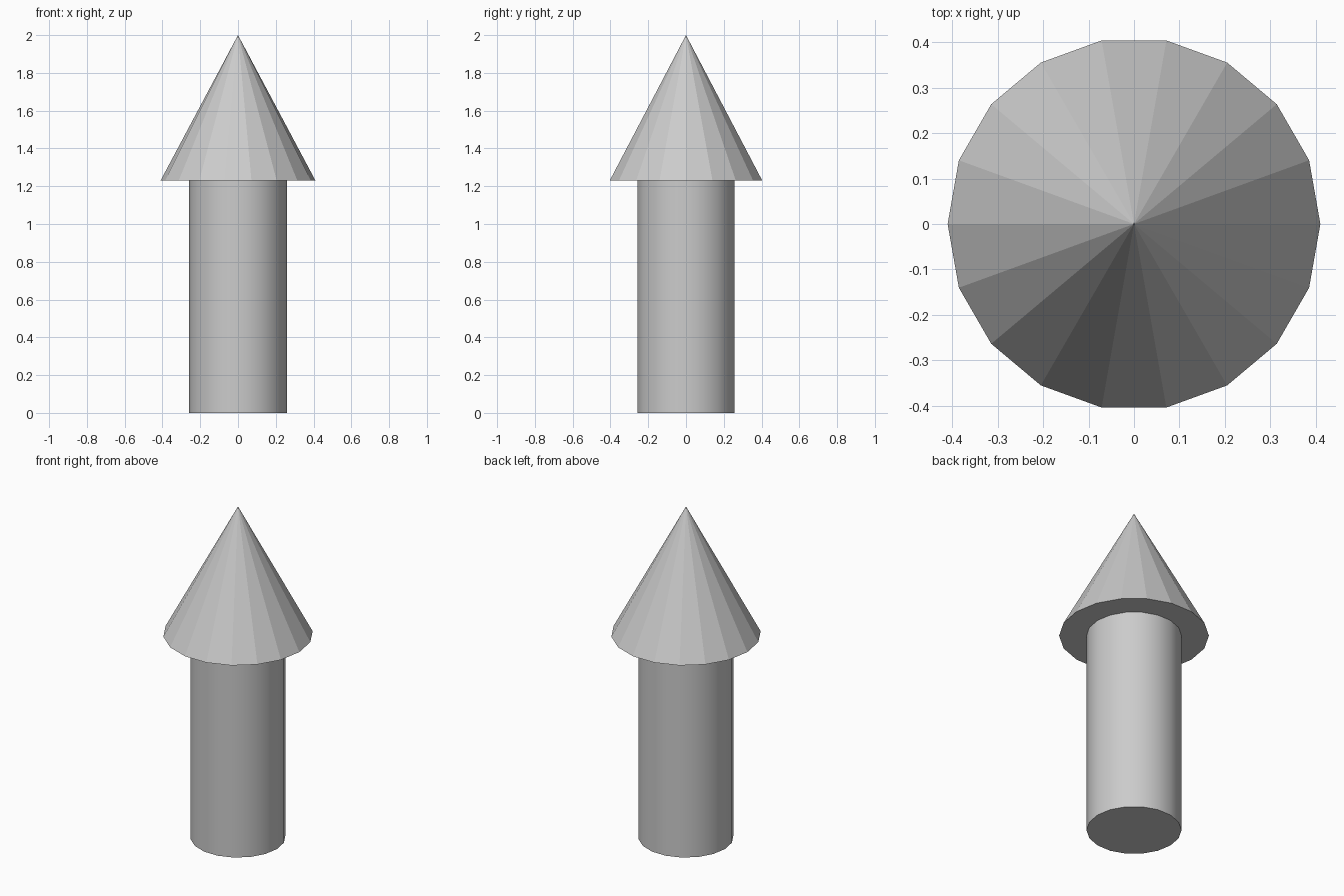
import bpy
import math

if "Cube" in bpy.data.objects:
    bpy.data.objects.remove(bpy.data.objects["Cube"])

SIDES = 18
SHOULDER = 1.23
TOP = 2.0


def add_cone(name, r_bottom, r_top, z0, z1):
    # Quarter turn puts a corner on the x axis
    bpy.ops.mesh.primitive_cone_add(
        vertices=SIDES, radius1=r_bottom, radius2=r_top, depth=z1 - z0,
        location=(0, 0, (z0 + z1) / 2), rotation=(0, 0, math.pi / 2))
    obj = bpy.context.object
    obj.name = name
    bpy.ops.object.transform_apply(location=True, rotation=True, scale=True)
    return obj


# Smooth round shaft with crisp end caps
add_cone("shaft", 0.26, 0.26, 0, SHOULDER)
bpy.ops.object.shade_smooth_by_angle(angle=math.radians(30))

# Flat-faceted pointed tip
add_cone("pointed_tip", 0.41, 0, SHOULDER, TOP)
